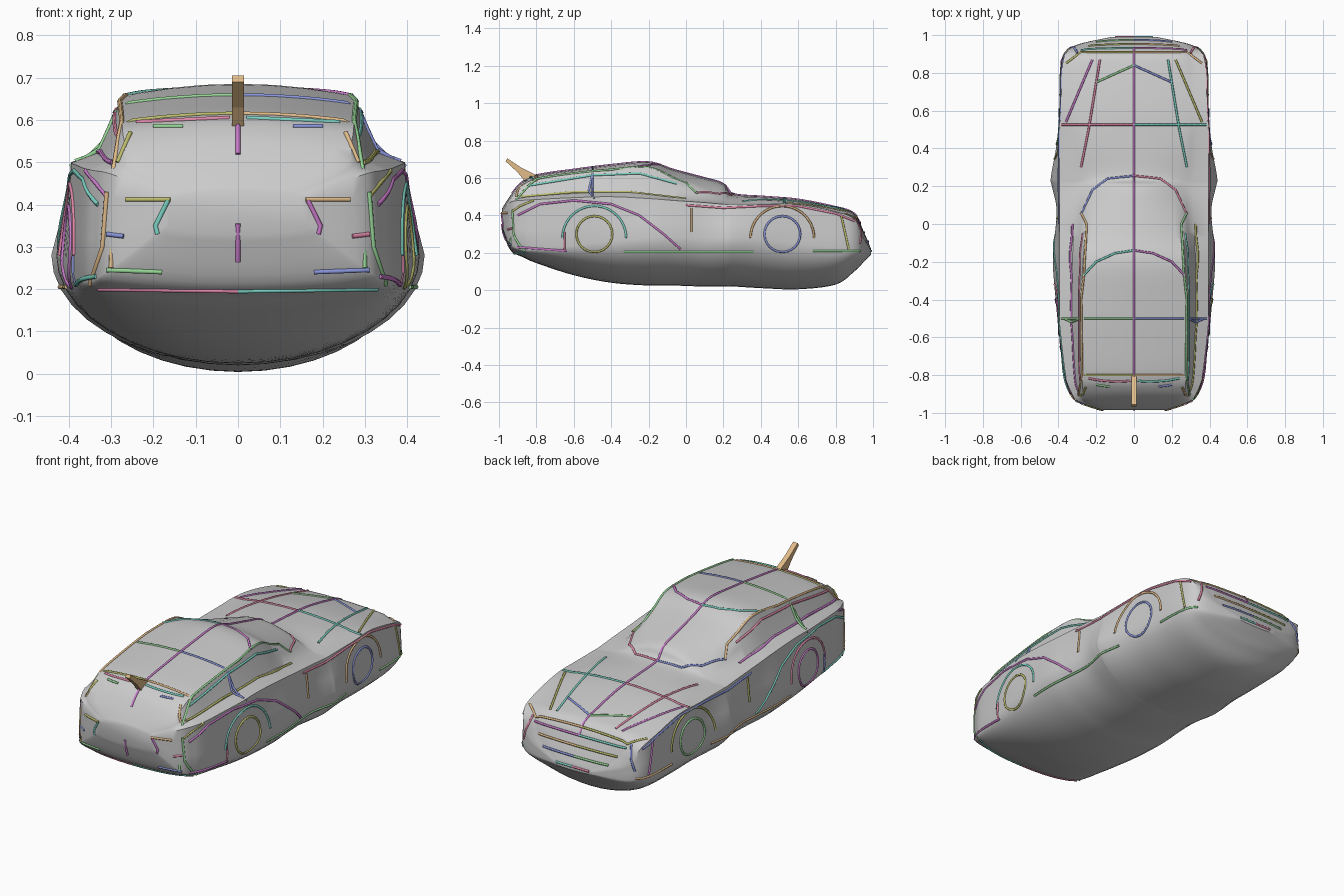
import bpy, bmesh, math
from mathutils import Vector
from mathutils.bvhtree import BVHTree

if "Cube" in bpy.data.objects:
    bpy.data.objects.remove(bpy.data.objects["Cube"])

# body stations: y, half width, bottom z, widest z, belt z, roof half width, roof edge z, centre z
ST = [
    (-.985, .17, .33, .35, .42, .12, .425, .435),
    (-.94, .30, .215, .25, .47, .25, .49, .505),
    (-.88, .345, .18, .22, .48, .27, .555, .575),
    (-.80, .37, .145, .22, .485, .275, .595, .615),
    (-.60, .395, .08, .24, .495, .28, .625, .645),
    (-.40, .415, .04, .26, .50, .28, .645, .67),
    (-.20, .43, .025, .28, .49, .27, .655, .685),
    (-.07, .42, .025, .28, .48, .26, .60, .645),
    (.08, .41, .02, .28, .47, .25, .54, .605),
    (.20, .435, .02, .28, .46, .25, .49, .57),
    (.25, .44, .02, .28, .46, .27, .475, .515),
    (.42, .41, .01, .27, .46, .28, .48, .50),
    (.60, .395, .005, .25, .46, .29, .465, .485),
    (.80, .39, .03, .23, .42, .28, .43, .445),
    (.90, .37, .10, .22, .38, .26, .40, .41),
    (.95, .30, .15, .20, .28, .20, .30, .315),
    (.99, .12, .19, .20, .21, .08, .215, .22),
]


def catmull(rows, steps):
    out = []
    for i in range(len(rows) - 1):
        a, b, c, d = (rows[min(max(i + k, 0), len(rows) - 1)] for k in (-1, 0, 1, 2))
        for s in range(steps):
            t = s / steps
            out.append(tuple(.5 * (2 * q + (r - p) * t + (2 * p - 5 * q + 4 * r - u) * t * t
                                   + (3 * q - p - 3 * r + u) * t ** 3)
                             for p, q, r, u in zip(a, b, c, d)))
    return out + [rows[-1]]


def section(y, w, zb, zs, zk, r, zr, zt):
    wb = min(w * .98, .395)
    half = [(w * math.sin(k * math.pi / 20), zs - (zs - zb) * math.cos(k * math.pi / 20))
            for k in range(11)]
    half += [(w * .6 + wb * .4, zs + (zk - zs) * .4), (wb * .8 + w * .2, zs + (zk - zs) * .75),
             (wb, zk), (r + .45 * (wb - r), zk + .17 * (zr - zk)),
             (r + .2 * (wb - r), zk + .6 * (zr - zk)), (r, zr)]
    half += [(r * f, zr + (zt - zr) * (1 - f * f)) for f in (.85, .6, .3, 0)]
    ring = half + [(-x, z) for x, z in half[-2:0:-1]]
    return [(x, y, z) for x, z in ring]


# body shell
bm = bmesh.new()
rings = [[bm.verts.new(p) for p in section(*row)] for row in catmull(ST, 5)]
for a, b in zip(rings, rings[1:]):
    n = len(a)
    for i in range(n):
        bm.faces.new((a[i], a[(i + 1) % n], b[(i + 1) % n], b[i]))
bm.faces.new(rings[0])
bm.faces.new(rings[-1])
bmesh.ops.recalc_face_normals(bm, faces=bm.faces)
tree = BVHTree.FromBMesh(bm)
me = bpy.data.meshes.new("body_shell")
bm.to_mesh(me)
bm.free()
body = bpy.data.objects.new("body_shell", me)
bpy.context.collection.objects.link(body)
bpy.context.view_layer.objects.active = body
body.select_set(True)
bpy.ops.object.shade_smooth_by_angle(angle=math.radians(40))

# line colours
COLS = [(.5, .5, .15), (.6, .2, .6), (.2, .65, .55), (.75, .25, .4),
        (.25, .3, .7), (.3, .65, .3), (.75, .5, .25)]
MATS = []
for i, c in enumerate(COLS):
    m = bpy.data.materials.new("line_colour_%d" % i)
    m.diffuse_color = (*c, 1)
    m.use_nodes = True
    m.node_tree.nodes["Principled BSDF"].inputs["Base Color"].default_value = m.diffuse_color
    MATS.append(m)
count = 0

RAYS = {"top": lambda a, b: ((a, b, 2), (0, 0, -1)),
        "side": lambda a, b: ((2, a, b), (-1, 0, 0)),
        "front": lambda a, b: ((a, -2, b), (0, 1, 0)),
        "back": lambda a, b: ((a, 2, b), (0, -1, 0))}


def line(name, view, pts, mirror=True, closed=False):
    """Draw a tube along a 2D path projected onto the body."""
    global count
    path = []
    for (a, b), (c, d) in zip(pts, pts[1:]):
        n = max(1, int(math.hypot(c - a, d - b) / .03))
        path += [(a + (c - a) * k / n, b + (d - b) * k / n) for k in range(n)]
    if not closed:
        path.append(pts[-1])
    hits = []
    for p in path:
        o, d = RAYS[view](*p)
        h = tree.ray_cast(Vector(o), Vector(d))[0]
        if h:
            hits.append(h)
    if len(hits) < 2:
        return
    for s in ((1, -1) if mirror else (1,)):
        cu = bpy.data.curves.new(name, "CURVE")
        cu.dimensions = "3D"
        cu.bevel_depth = .006
        cu.bevel_resolution = 1
        cu.use_fill_caps = True
        sp = cu.splines.new("POLY")
        sp.points.add(len(hits) - 1)
        for q, h in zip(sp.points, hits):
            q.co = (h.x * s, h.y, h.z, 1)
        sp.use_cyclic_u = closed
        cu.materials.append(MATS[count % len(MATS)])
        count += 1
        bpy.context.collection.objects.link(bpy.data.objects.new(name, cu))


def arc(cy, cz, r, a0, a1, n=24):
    return [(cy + r * math.cos(math.radians(a0 + (a1 - a0) * k / n)),
             cz + r * math.sin(math.radians(a0 + (a1 - a0) * k / n))) for k in range(n + 1)]


# wheels and arches
for nm, y in (("rear", -.49), ("front", .515)):
    line(nm + "_wheel_ring", "side", arc(y, .3, .096, 0, 360), closed=True)
    line(nm + "_wheel_arch", "side", arc(y, .28, .17, 0, 180))

# lines seen from above
line("centre_line", "top", [(0, -.93), (0, .93)], mirror=False)
line("hood_cross_line", "top", [(0, .525), (.385, .525)])
line("roof_cross_line", "top", [(0, -.5), (.385, -.5)])
line("rear_roof_edge", "top", [(0, -.8), (.28, -.8)])
line("windscreen_top", "top", [(0, -.14), (.1, -.155), (.2, -.2), (.27, -.275)])
line("windscreen_base", "top", [(0, .255), (.14, .24), (.22, .18), (.28, .05)])
line("roof_side_edge", "top", [(.3, -.94), (.275, -.8), (.28, -.4), (.265, -.27), (.25, 0), (.28, .06)])
line("hood_crease", "top", [(.22, .87), (.36, .54)])
line("hood_inner_crease", "top", [(.18, .87), (.24, .5), (.28, .3)])
line("hood_nose_edge", "top", [(0, .84), (.2, .75)])
line("nose_edge", "top", [(0, .91), (.28, .91), (.36, .85)])

# lines along the sides
line("haunch_line", "side", [(-.9, .4), (-.78, .46), (-.6, .48), (-.4, .46), (-.25, .4), (-.12, .3), (-.03, .22)])
line("fender_line", "side", [(0, .455), (.2, .44), (.4, .45), (.6, .45), (.8, .41), (.9, .37)])
line("sill_line", "side", [(-.33, .205), (.36, .205)])
line("window_base", "side", [(-.88, .5), (-.6, .525), (-.3, .525), (0, .49)])
line("window_top", "side", [(-.84, .56), (-.5, .615), (-.25, .625), (-.05, .57)])
line("window_post", "side", [(-.5, .62), (-.52, .53), (-.49, .49)])
line("door_seam", "side", [(.03, .44), (.03, .31)])
line("rear_bumper_line", "side", [(-.9, .23), (-.64, .21)])
line("rear_bumper_seam", "side", [(-.65, .21), (-.65, .31)])
line("front_bumper_line", "side", [(.68, .21), (.93, .21)])
line("front_bumper_seam", "side", [(.83, .4), (.87, .22)])

# rear face details
for nm, pts in {
    "tail_bottom": [(0, .195), (.33, .2)], "tail_bar": [(.18, .24), (.31, .245)],
    "plate_top": [(.16, .412), (.265, .412)], "plate_side": [(.165, .41), (.195, .35), (.19, .33)],
    "tail_lamp_base": [(.27, .325), (.31, .33)], "tail_corner": [(.31, .43), (.32, .3), (.35, .21)],
    "tail_lamp_edge": [(.36, .48), (.31, .42)], "rear_window_top": [(.02, .605), (.24, .595)],
    "rear_window_line": [(.13, .585), (.2, .585)], "rear_window_side": [(.255, .57), (.285, .5)],
}.items():
    line(nm, "front", pts)
line("tail_centre", "front", [(0, .355), (0, .265)], mirror=False)

# nose grille bars
for z, w in ((.21, .1), (.26, .2), (.31, .24), (.36, .28)):
    line("grille_bar", "back", [(0, z), (w, z)])
line("nose_corner", "back", [(.3, .38), (.34, .25)])

# raised rear fin
bm = bmesh.new()
prof = [(-.80, .60), (-.80, .615), (-.88, .655), (-.955, .705), (-.965, .69), (-.9, .63), (-.86, .58)]
f = bm.faces.new([bm.verts.new((-.014, y, z)) for y, z in prof])
ext = bmesh.ops.extrude_face_region(bm, geom=[f])
bmesh.ops.translate(bm, vec=(.028, 0, 0), verts=[v for v in ext["geom"] if isinstance(v, bmesh.types.BMVert)])
bmesh.ops.recalc_face_normals(bm, faces=bm.faces)
me = bpy.data.meshes.new("rear_fin")
bm.to_mesh(me)
bm.free()
me.materials.append(MATS[6])
bpy.context.collection.objects.link(bpy.data.objects.new("rear_fin", me))
